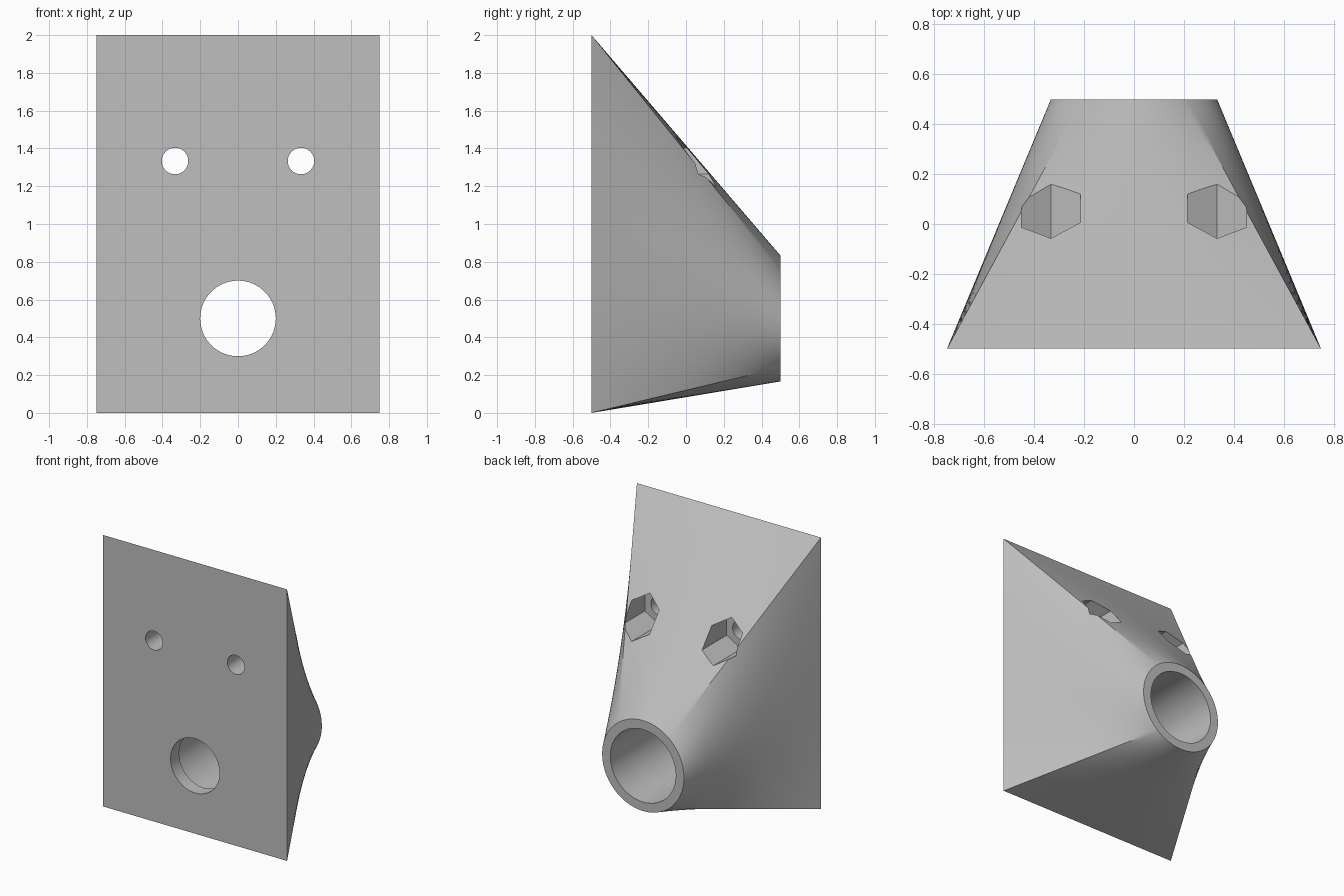
import bpy
import bmesh
from math import cos, sin, pi, radians

cube = bpy.data.objects.get("Cube")
if cube:
    bpy.data.objects.remove(cube, do_unlink=True)

WIDTH, HEIGHT, DEPTH = 1.5, 2.0, 1.0
FRONT, BACK = -DEPTH / 2, DEPTH / 2
TUBE_R, TUBE_Z = 1 / 3, 0.5
PER_UNIT = 20      # loft points per unit of plate perimeter
RINGS = 24         # loft steps from plate to tube

grey = bpy.data.materials.new("light grey")
grey.use_nodes = True
grey.diffuse_color = (0.52, 0.52, 0.52, 1)
grey.node_tree.nodes["Principled BSDF"].inputs["Base Color"].default_value = grey.diffuse_color


def loft_object(name, loops):
    """Skin a list of equal-length closed loops and cap both ends."""
    bm = bmesh.new()
    rings = [[bm.verts.new(p) for p in loop] for loop in loops]
    n = len(rings[0])
    for a, b in zip(rings, rings[1:]):
        for i in range(n):
            j = (i + 1) % n
            bm.faces.new((a[i], a[j], b[j], b[i]))
    bm.faces.new(rings[0])
    bm.faces.new(rings[-1])
    bmesh.ops.recalc_face_normals(bm, faces=bm.faces)
    mesh = bpy.data.meshes.new(name)
    bm.to_mesh(mesh)
    bm.free()
    mesh.materials.append(grey)
    obj = bpy.data.objects.new(name, mesh)
    bpy.context.collection.objects.link(obj)
    return obj


def ring(x, y, z, r, n):
    """Circle or polygon around the y axis, first corner pointing up."""
    return [(x + r * sin(2 * pi * i / n), y, z + r * cos(2 * pi * i / n)) for i in range(n)]


def plate_outline():
    """Evenly spaced points round the plate, from the lower left corner."""
    w, h = WIDTH / 2, HEIGHT
    corners = [(-w, 0), (w, 0), (w, h), (-w, h)]
    points = []
    for (x0, z0), (x1, z1) in zip(corners, corners[1:] + corners[:1]):
        n = round((abs(x1 - x0) + abs(z1 - z0)) * PER_UNIT)
        points += [(x0 + (x1 - x0) * i / n, z0 + (z1 - z0) * i / n) for i in range(n)]
    return points


# Body: rectangle blended to a circle, matched by length along each outline
plate = plate_outline()
count = len(plate)
start = -pi / 2 - pi * WIDTH / (2 * (WIDTH + HEIGHT))
circle = [(TUBE_R * cos(start + 2 * pi * i / count),
           TUBE_Z + TUBE_R * sin(start + 2 * pi * i / count)) for i in range(count)]
loops = []
for k in range(RINGS + 1):
    t = k / RINGS
    loops.append([(px + (cx - px) * t, FRONT + DEPTH * t, pz + (cz - pz) * t)
                  for (px, pz), (cx, cz) in zip(plate, circle)])
body = loft_object("tapered_mount", loops)

# Stepped bore: narrow at the plate, wider through the tube
lip = FRONT + 0.1
bore = [(FRONT - 0.1, 0.2), (lip, 0.2), (lip, 0.267), (BACK + 0.1, 0.267)]
cutters = [loft_object("bore_cutter", [ring(0, y, TUBE_Z, r, 96) for y, r in bore])]

# Screw holes with hexagonal nut pockets
for side, x in (("right", -1 / 3), ("left", 1 / 3)):
    z = 4 / 3
    cutters.append(loft_object(side + "_screw_cutter",
                               [ring(x, y, z, 0.07, 48) for y in (FRONT - 0.1, 0)]))
    cutters.append(loft_object(side + "_nut_cutter",
                               [ring(x, y, z, 0.137, 6) for y in (-1 / 6, BACK)]))

bpy.context.view_layer.objects.active = body
for cutter in cutters:
    cutter.hide_render = True
    mod = body.modifiers.new(cutter.name, "BOOLEAN")
    mod.operation = "DIFFERENCE"
    mod.solver = "EXACT"
    mod.object = cutter
    bpy.ops.object.modifier_apply(modifier=mod.name)
    bpy.data.objects.remove(cutter, do_unlink=True)

# Smooth the blended sides and bores, keep rims and pockets crisp
bpy.ops.object.select_all(action="DESELECT")
body.select_set(True)
bpy.ops.object.shade_smooth_by_angle(angle=radians(25))
